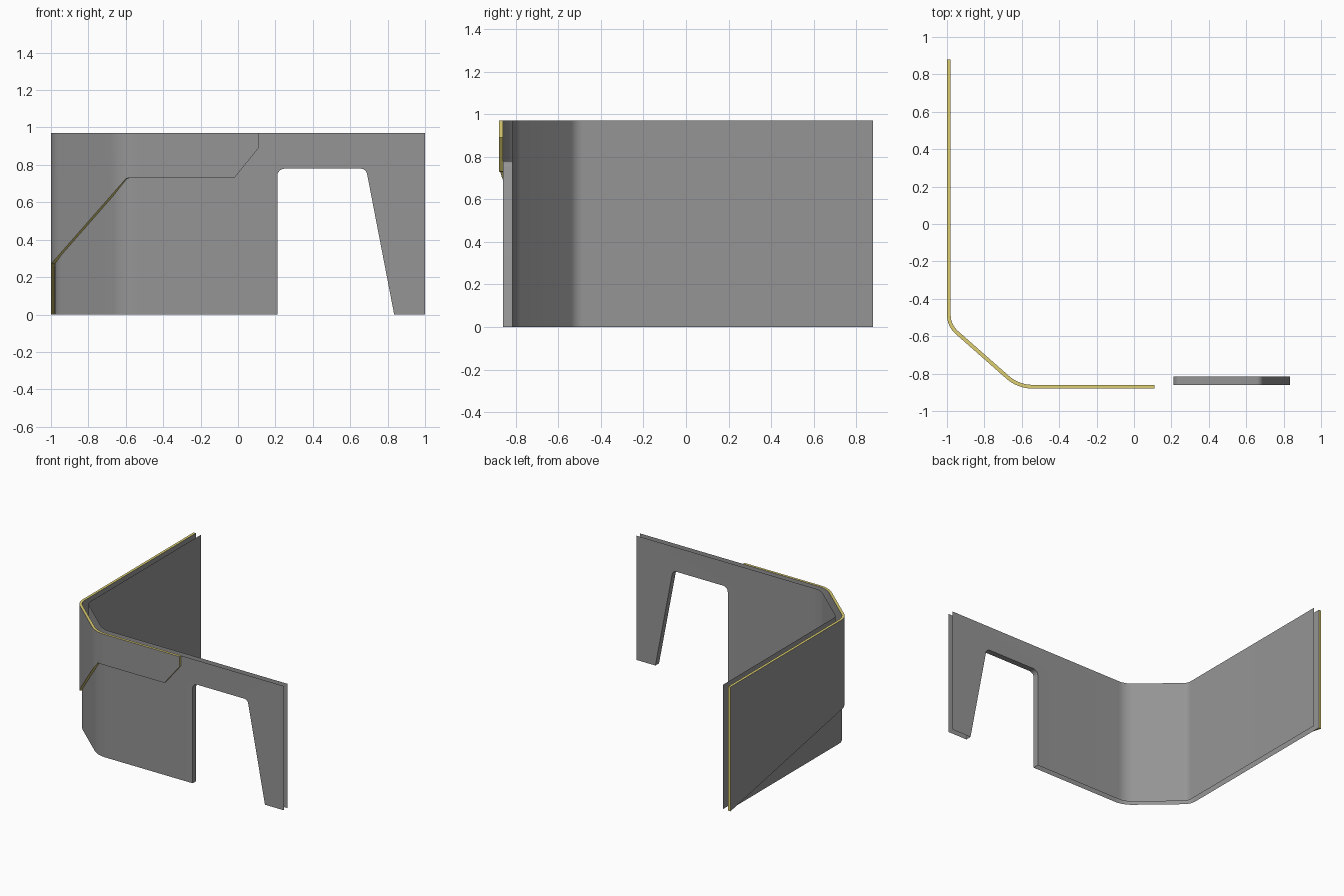
import bpy, bmesh, math
from mathutils import Vector

if "Cube" in bpy.data.objects:
    bpy.data.objects.remove(bpy.data.objects["Cube"])

H = 0.97        # wall height
SKIN = 0.02     # cladding thickness
INNER = 0.065   # depth of the inner wall sheet


def material(name, rgb):
    m = bpy.data.materials.new(name)
    m.diffuse_color = (*rgb, 1)
    m.use_nodes = True
    m.node_tree.nodes["Principled BSDF"].inputs["Base Color"].default_value = m.diffuse_color
    return m


grey = material("grey", (0.30, 0.30, 0.30))
yellow = material("pale_yellow", (0.72, 0.62, 0.17))


def normal(d):
    return Vector((d.y, -d.x))


def rounded(a, corner, b, t, n=8):
    """Arc through a corner as (point, outward normal) pairs."""
    d1, d2 = (corner - a).normalized(), (b - corner).normalized()
    n1, n2 = normal(d1), normal(d2)
    phi = n1.angle(n2)
    r = t / math.tan(phi / 2)
    centre = corner - d1 * t - n1 * r
    start = math.atan2(n1.y, n1.x)
    out = []
    for i in range(n + 1):
        ang = start + phi * i / n
        v = Vector((math.cos(ang), math.sin(ang)))
        out.append((centre + v * r, v))
    return out


# Plan path of the outermost surface, from the back of the side to the front
back, c1 = Vector((-1, 0.88)), Vector((-1, -0.547))
c2, right = Vector((-0.622, -0.88)), Vector((1, -0.88))
path = [(back, Vector((-1, 0)))]
path += rounded(back, c1, c2, 0.06) + rounded(c1, c2, right, 0.08)


def at(p, depth, z):
    q = p[0] - p[1] * depth
    return (q.x, q.y, z)


def finish(name, bm, mats):
    bmesh.ops.remove_doubles(bm, verts=bm.verts[:], dist=1e-5)
    me = bpy.data.meshes.new(name)
    bm.to_mesh(me)
    bm.free()
    for m in mats:
        me.materials.append(m)
    ob = bpy.data.objects.new(name, me)
    bpy.context.collection.objects.link(ob)
    bpy.ops.object.select_all(action='DESELECT')
    ob.select_set(True)
    bpy.context.view_layer.objects.active = ob
    bpy.ops.object.shade_smooth_by_angle(angle=math.radians(30))


def face(bm, pts, mat=0, flip=False):
    vs = [bm.verts.new(p) for p in (reversed(pts) if flip else pts)]
    bm.faces.new(vs).material_index = mat


# Outline of the opening in the front wall (x, z)
opening = [(0.21, 0)]
for i in range(7):
    a = math.pi - math.pi / 2 * i / 6
    opening.append((0.25 + 0.04 * math.cos(a), 0.74 + 0.04 * math.sin(a)))
tilt = math.atan2(0.145, 0.745)
for i in range(7):
    a = math.pi / 2 - (math.pi / 2 - tilt) * i / 6
    opening.append((0.655 + 0.036 * math.cos(a), 0.744 + 0.036 * math.sin(a)))
opening.append((0.835, 0))

# Hollow wall: two sheets, open at top, bottom and ends
bm = bmesh.new()
for depth, flip in ((SKIN, False), (INNER, True)):
    for p, q in zip(path, path[1:]):
        face(bm, [at(p, depth, 0), at(q, depth, 0),
                  at(q, depth, H), at(p, depth, H)], 0, flip)
    x0, y = path[-1][0].x, -0.88 + depth
    outline = [(x0, 0)] + opening + [(1, 0), (1, H), (x0, H)]
    face(bm, [(x, y, z) for x, z in outline], 0, flip)
# Lining of the opening
yo, yi = -0.88 + SKIN, -0.88 + INNER
for (xa, za), (xb, zb) in zip(opening, opening[1:]):
    face(bm, [(xa, yo, za), (xa, yi, za), (xb, yi, zb), (xb, yo, zb)])
finish("hollow_wall", bm, [grey])


# Cladding panel with a stepped, sloping lower edge
def low(p):
    x, y = p[0]
    if x < -0.9999:
        return 0.27 * (0.88 - y) / (0.88 + 0.487)
    if x > -0.021:
        return 0.73 + 0.16 * (x + 0.02) / 0.13
    return min(0.73, 0.27 + 1.14 * (x + 1))


front = Vector((0, -1))
clad = path + [(Vector((x, -0.88)), front) for x in (-0.02, 0.11)]
bm = bmesh.new()
for p, q in zip(clad, clad[1:]):
    a, b = low(p), low(q)
    face(bm, [at(p, 0, a), at(q, 0, b), at(q, 0, H), at(p, 0, H)])
    face(bm, [at(p, 0, a), at(p, SKIN, a), at(q, SKIN, b), at(q, 0, b)], 1)
    face(bm, [at(p, 0, H), at(q, 0, H), at(q, SKIN, H), at(p, SKIN, H)], 1)
# End edges
for p, flip in ((clad[0], True), (clad[-1], False)):
    a = low(p)
    face(bm, [at(p, 0, a), at(p, SKIN, a), at(p, SKIN, H), at(p, 0, H)], 1, flip)
finish("cladding_panel", bm, [grey, yellow])
